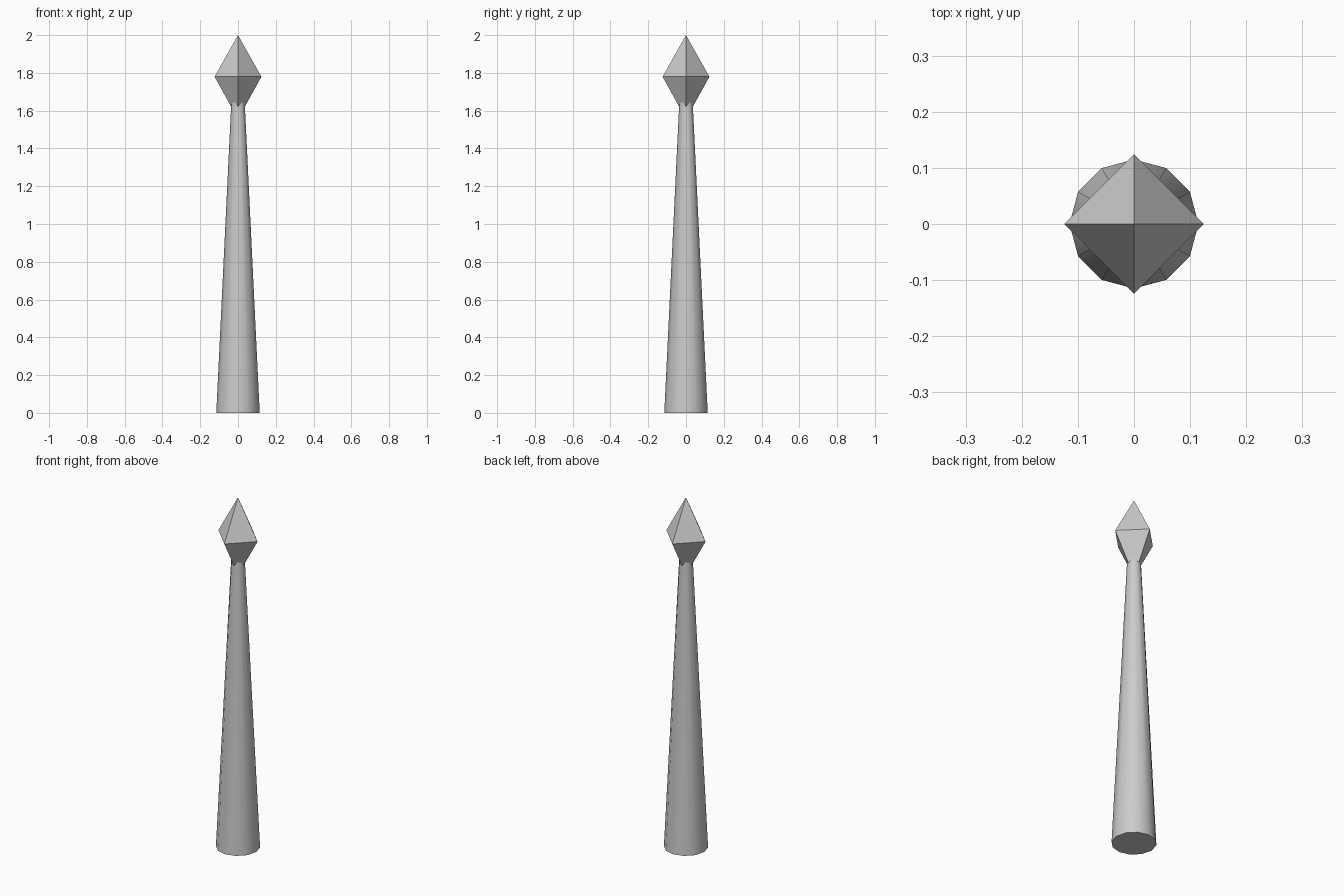
import bpy
import math

cube = bpy.data.objects.get("Cube")
if cube:
    bpy.data.objects.remove(cube, do_unlink=True)

# One plain grey for the whole model
COLOUR = (0.6, 0.6, 0.6, 1.0)
grey = bpy.data.materials.new("light grey")
grey.use_nodes = True
grey.diffuse_color = COLOUR
grey.node_tree.nodes["Principled BSDF"].inputs["Base Color"].default_value = COLOUR


def cone(name, sides, z_low, z_high, r_low, r_high, cap="NGON"):
    """Upright cone with its first corner on an axis."""
    bpy.ops.mesh.primitive_cone_add(
        vertices=sides, radius1=r_low, radius2=r_high, depth=z_high - z_low,
        end_fill_type=cap, location=(0, 0, (z_low + z_high) / 2))
    obj = bpy.context.object
    obj.name = name
    obj.data.materials.append(grey)
    return obj


# Tapered round shaft, running up into the head
shaft = cone("shaft", 12, 0, 1.78, 0.115, 0.029)
bpy.ops.object.shade_smooth_by_angle(angle=math.radians(40))

# Flat-faced pointed head: two pyramids joined at their open bases
TIP, WAIST, FOOT, RADIUS = 2.0, 1.78, 1.555, 0.124
upper = cone("head", 4, WAIST, TIP, RADIUS, 0, "NOTHING")
lower = cone("head_lower", 4, FOOT, WAIST, 0, RADIUS, "NOTHING")
bpy.ops.object.select_all(action="DESELECT")
lower.select_set(True)
upper.select_set(True)
bpy.context.view_layer.objects.active = upper
bpy.ops.object.join()

# Weld the shared rim
bpy.ops.object.mode_set(mode="EDIT")
bpy.ops.mesh.select_all(action="SELECT")
bpy.ops.mesh.remove_doubles(threshold=0.001)
bpy.ops.mesh.normals_make_consistent(inside=False)
bpy.ops.object.mode_set(mode="OBJECT")
bpy.ops.object.shade_flat()
